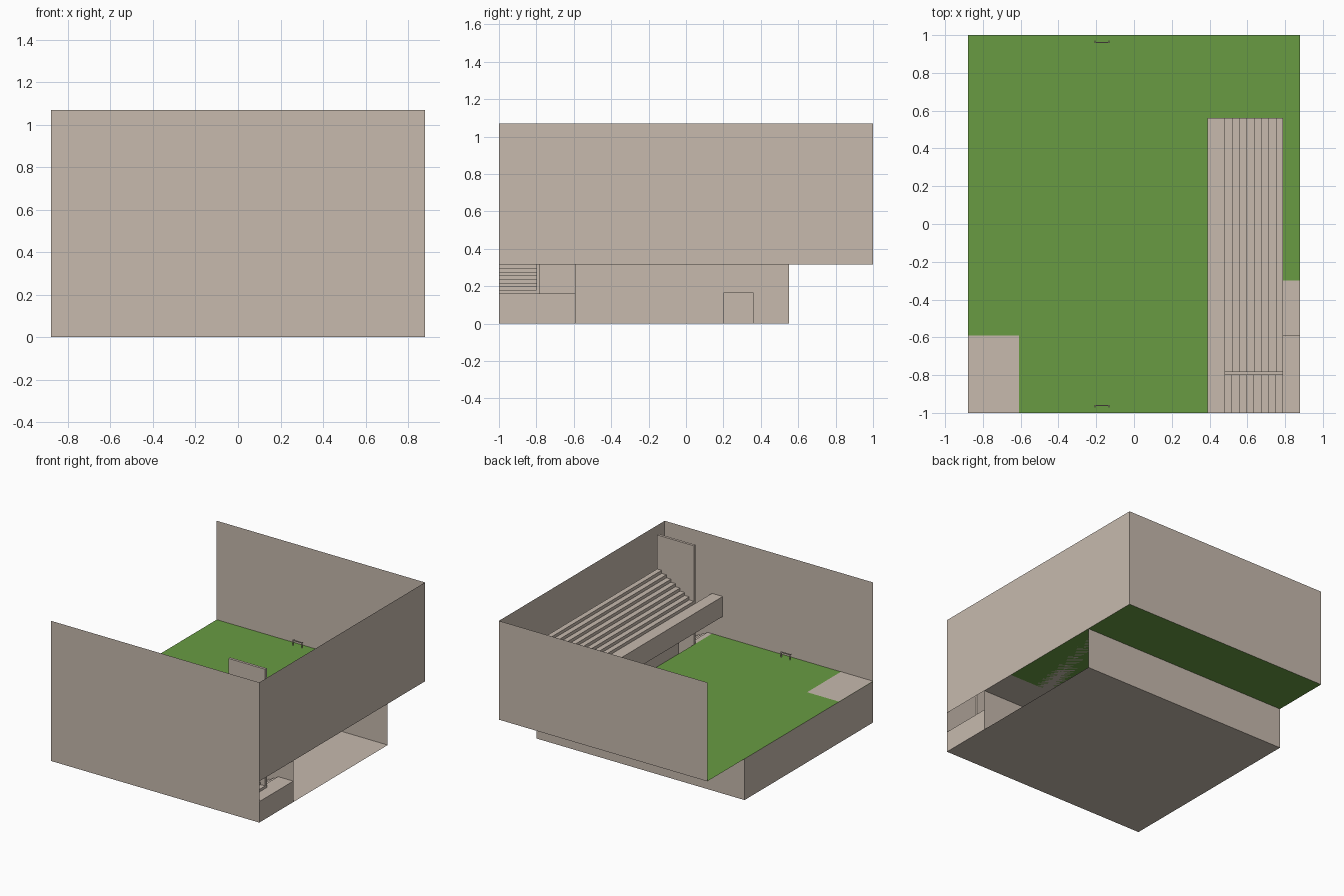
import bpy, bmesh

if "Cube" in bpy.data.objects:
    bpy.data.objects.remove(bpy.data.objects["Cube"])

def mat(name, c):
    m = bpy.data.materials.new(name)
    m.diffuse_color = (*c, 1)
    m.use_nodes = True
    m.node_tree.nodes["Principled BSDF"].inputs["Base Color"].default_value = m.diffuse_color
    return m

BEIGE = mat("plaster", (0.57, 0.49, 0.42))
GREEN = mat("turf", (0.14, 0.33, 0.055))

def finish(name, bm, m):
    me = bpy.data.meshes.new(name)
    bm.to_mesh(me)
    bm.free()
    me.materials.append(m)
    ob = bpy.data.objects.new(name, me)
    bpy.context.collection.objects.link(ob)
    return ob

def quad(name, pts, m=BEIGE):
    bm = bmesh.new()
    bm.faces.new([bm.verts.new(p) for p in pts])
    return finish(name, bm, m)

def slab(name, x0, x1, y0, y1, z, m=BEIGE):
    return quad(name, [(x0, y0, z), (x1, y0, z), (x1, y1, z), (x0, y1, z)], m)

def wall_y(name, y, x0, x1, z0, z1):
    return quad(name, [(x0, y, z0), (x1, y, z0), (x1, y, z1), (x0, y, z1)])

def wall_x(name, x, y0, y1, z0, z1):
    return quad(name, [(x, y0, z0), (x, y1, z0), (x, y1, z1), (x, y0, z1)])

def prism(name, profile, y0, y1, m=BEIGE):
    """Extrude an x-z profile along y."""
    bm = bmesh.new()
    f = bm.faces.new([bm.verts.new((x, y0, z)) for x, z in profile])
    r = bmesh.ops.extrude_face_region(bm, geom=[f])
    for v in r["geom"]:
        if isinstance(v, bmesh.types.BMVert):
            v.co.y = y1
    bmesh.ops.recalc_face_normals(bm, faces=bm.faces)
    return finish(name, bm, m)

def box(name, x0, x1, y0, y1, z0, z1, m=BEIGE):
    return prism(name, [(x0, z0), (x1, z0), (x1, z1), (x0, z1)], y0, y1, m)

def steps(xa, xb, za, zb, n):
    """Stepped line from (xa, za) rising to zb at xb."""
    pts = [(xa, za)]
    for i in range(n):
        z = za + (zb - za) * (i + 1) / n
        pts += [(xa + (xb - xa) * i / n, z), (xa + (xb - xa) * (i + 1) / n, z)]
    return pts

W, F, H = 0.88, 0.315, 1.07      # half width, hall floor level, wall top
XF, XB = 0.48, 0.79              # front and back of the seating tiers
YS, YE = -0.59, 0.56             # stairwell end, stand end

# Outer walls (left side of the hall is open)
wall_y("front_wall", -1, -W, W, 0, H)
wall_y("back_wall", 1, -W, W, F, H)
wall_x("right_wall", W, -1, 1, F, H)

# Basement shell, open on the right
slab("basement_floor", -W, W, -1, 0.55, 0)
wall_y("basement_back_wall", 0.55, -W, W, 0, F)
wall_x("basement_left_wall", -W, -1, 0.55, 0, F)
box("basement_door", -W, -W + 0.01, 0.2, 0.36, 0, 0.165)

# Basement corner room, its roof level with the turf
wall_x("corner_room_side", -0.61, -1, YS, 0, F)
wall_y("corner_room_end", YS, -W, -0.61, 0, F)
slab("corner_room_roof", -W, -0.61, -1, YS, F + 0.001)

# Turf floor around the stairwell
slab("turf_main", -W, XF, -1, 1, F, GREEN)
slab("turf_side", XF, W, -0.3, 1, F, GREEN)
slab("understand_floor", XF, W, YS, -0.3, F)

# Stairwell: landing, two flights, dividing wall
box("landing", XB, W, -1, YS, 0, 0.16)
wall_y("stairwell_end_wall", YS, XF, W, 0, F)
prism("upper_flight", steps(XB, XF, 0.16, F, 8) + [(XF, 0.28), (XB, 0.14)], -1, -0.8)
prism("lower_flight", steps(XF, XB, 0, 0.16, 8) + [(XB, 0)], -0.78, YS)
box("stair_divider", XF, XB, -0.80, -0.78, 0.16, H)

# Spectator stand
box("stand_walkway", 0.39, XF, -1, YE, 0.47, 0.623)
prism("seating_tiers", steps(XF, XB, 0.623, 0.81, 8) + [(XB, 0.47), (XF, 0.47)], -0.78, YE)
box("stand_base", XF, XB, YS - 0.01, YE, F, 0.47)

# Goals
for name, y, s in (("front", -0.96, -1), ("back", 0.96, 1)):
    for x in (-0.21, -0.135):
        box(name + "_goal_post", x, x + 0.005, y - 0.003, y + 0.003, F, 0.355)
        box(name + "_goal_arm", x, x + 0.005, y, y + 0.012 * s, 0.35, 0.355)
    box(name + "_goal_bar", -0.21, -0.13, y - 0.003, y + 0.003, 0.35, 0.357)
